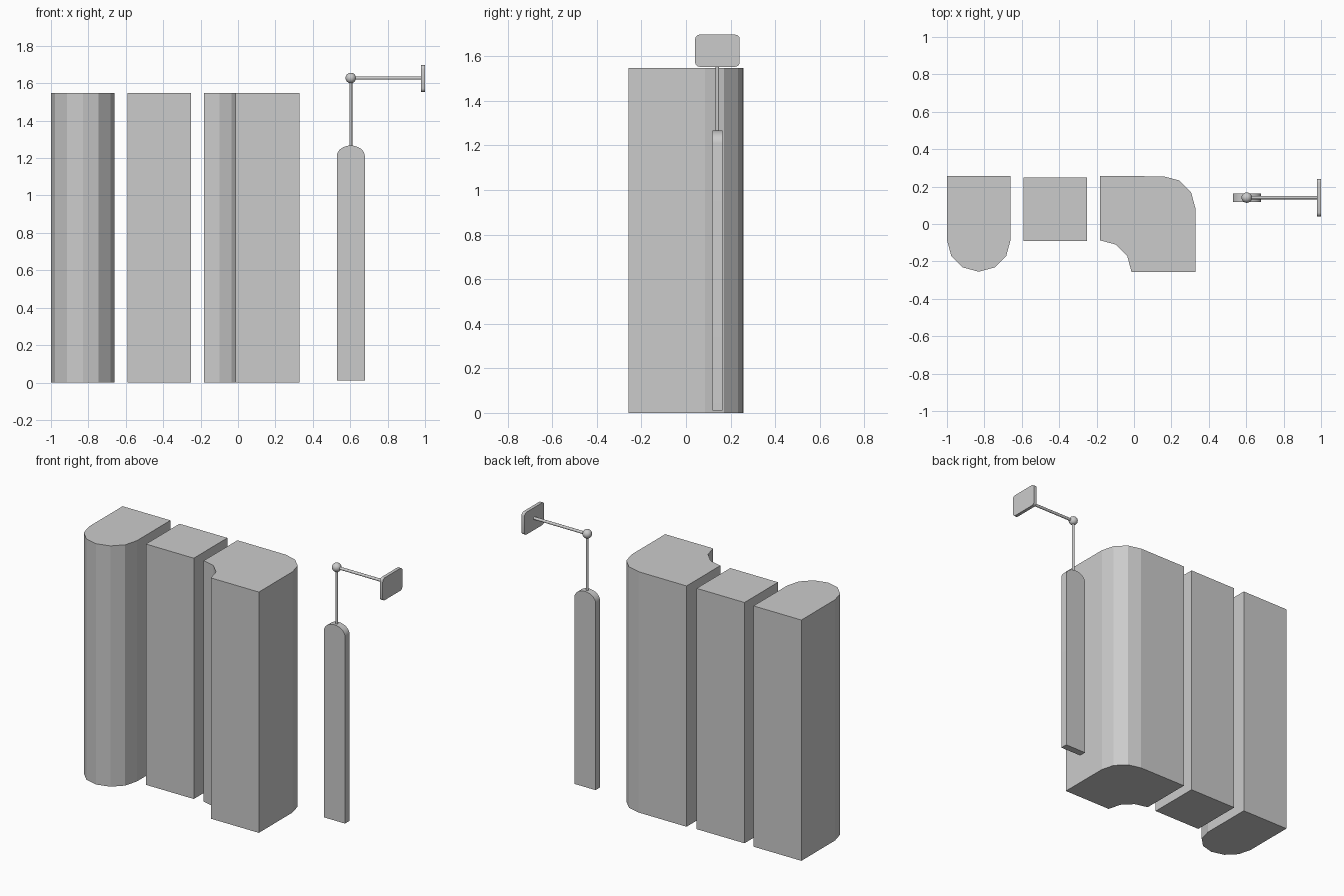
import bpy, bmesh
from math import sin, cos, radians, pi
from mathutils import Vector

if "Cube" in bpy.data.objects:
    bpy.data.objects.remove(bpy.data.objects["Cube"])


def arc(cx, cy, rx, ry, a0, a1, n):
    """Points along an elliptical arc, angles in degrees."""
    return [(cx + rx * cos(radians(a0 + (a1 - a0) * i / n)),
             cy + ry * sin(radians(a0 + (a1 - a0) * i / n))) for i in range(n + 1)]


def prism(name, points, place, offset, smooth=False):
    """Extrude a 2D outline; place maps (u, v) to 3D."""
    bm = bmesh.new()
    face = bm.faces.new([bm.verts.new(place(u, v)) for u, v in points])
    ext = bmesh.ops.extrude_face_region(bm, geom=[face])
    verts = [g for g in ext["geom"] if isinstance(g, bmesh.types.BMVert)]
    bmesh.ops.translate(bm, verts=verts, vec=offset)
    bmesh.ops.recalc_face_normals(bm, faces=bm.faces)
    mesh = bpy.data.meshes.new(name)
    bm.to_mesh(mesh)
    bm.free()
    ob = bpy.data.objects.new(name, mesh)
    bpy.context.collection.objects.link(ob)
    if smooth:
        finish(ob)
    return ob


def finish(ob):
    bpy.ops.object.select_all(action='DESELECT')
    ob.select_set(True)
    bpy.context.view_layer.objects.active = ob
    bpy.ops.object.shade_smooth_by_angle(angle=radians(35))


def rod(name, a, b, radius):
    a, b = Vector(a), Vector(b)
    bpy.ops.mesh.primitive_cylinder_add(vertices=16, radius=radius, depth=(b - a).length,
                                        location=(a + b) / 2)
    ob = bpy.context.object
    ob.name = name
    ob.rotation_euler = (b - a).to_track_quat('Z', 'Y').to_euler()
    finish(ob)


H, R = 1.547, 0.17
Y = 0.141            # depth of the hanging blade assembly
X = 0.603            # hinge position


def flat(u, v):
    return (u, v, 0)


# Three low-poly blocks: rounded end, straight, and curved corner
prism("rounded_end_block", [(-0.66, 0.257), (-1, 0.257)] + arc(-0.83, -0.085, R, R, 180, 360, 6),
      flat, (0, 0, H))
prism("straight_block", [(-0.59, -0.092), (-0.25, -0.092), (-0.25, 0.249), (-0.59, 0.249)],
      flat, (0, 0, H))
prism("corner_block", [(0.328, -0.257)] + arc(0.158, 0.085, R, R, 0, 90, 3)
      + [(-0.183, 0.256)] + arc(-0.183, -0.257, R, R, 90, 0, 3), flat, (0, 0, H))

# Hanging blade with arched top
prism("hanging_blade", [(X - 0.075, 0.01), (X + 0.075, 0.01)]
      + arc(X, 1.21, 0.075, 0.057, 0, 180, 16),
      lambda u, v: (u, Y - 0.023, v), (0, 0.046, 0), True)

# Rods and ball hinge
rod("hanger_rod", (X, Y, 1.25), (X, Y, 1.63), 0.008)
rod("wall_arm", (X, Y, 1.628), (0.985, Y, 1.628), 0.009)
bpy.ops.mesh.primitive_uv_sphere_add(segments=24, ring_count=12, radius=0.028,
                                     location=(X, Y, 1.628))
bpy.context.object.name = "ball_hinge"
finish(bpy.context.object)

# Wall plate with rounded corners
r, hw, hh, zc = 0.02, 0.1, 0.072, 1.625
outline = []
for i, (sx, sz) in enumerate([(1, 1), (-1, 1), (-1, -1), (1, -1)]):
    outline += arc(Y + sx * (hw - r), zc + sz * (hh - r), r, r, 90 * i, 90 * i + 90, 4)
prism("wall_plate", outline, lambda u, v: (0.979, u, v), (0.021, 0, 0), True)
